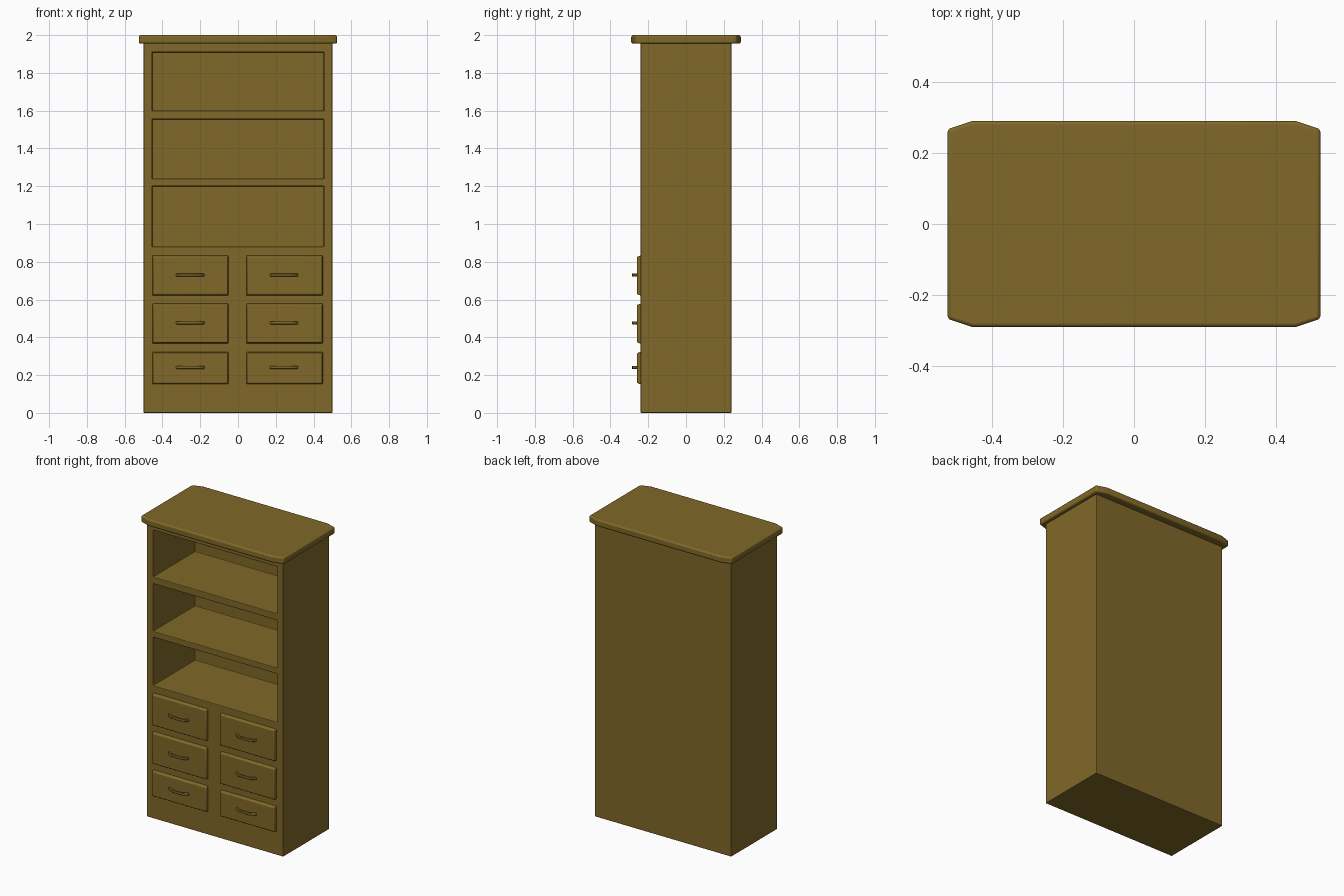
import bpy, bmesh

if "Cube" in bpy.data.objects:
    bpy.data.objects.remove(bpy.data.objects["Cube"])

wood = bpy.data.materials.new("wood")
wood.diffuse_color = (0.22, 0.14, 0.022, 1)
wood.use_nodes = True
wood.node_tree.nodes["Principled BSDF"].inputs["Base Color"].default_value = wood.diffuse_color


def add_object(name, bm, bevel=0.0, segments=2):
    bmesh.ops.recalc_face_normals(bm, faces=bm.faces)
    mesh = bpy.data.meshes.new(name)
    bm.to_mesh(mesh)
    bm.free()
    ob = bpy.data.objects.new(name, mesh)
    bpy.context.collection.objects.link(ob)
    mesh.materials.append(wood)
    if bevel:
        mod = ob.modifiers.new("bevel", 'BEVEL')
        mod.width, mod.segments = bevel, segments
    return ob


def extrude_outline(name, points, vector, bevel=0.0, segments=2):
    bm = bmesh.new()
    face = bm.faces.new([bm.verts.new(p) for p in points])
    res = bmesh.ops.extrude_face_region(bm, geom=[face], use_keep_orig=True)
    verts = [v for v in res["geom"] if isinstance(v, bmesh.types.BMVert)]
    bmesh.ops.translate(bm, verts=verts, vec=vector)
    return add_object(name, bm, bevel, segments)


def box(name, x0, x1, y0, y1, z0, z1, bevel=0.0):
    pts = [(x0, y0, z0), (x1, y0, z0), (x1, y0, z1), (x0, y0, z1)]
    return extrude_outline(name, pts, (0, y1 - y0, 0), bevel)


def smooth(ob):
    bpy.ops.object.select_all(action='DESELECT')
    ob.select_set(True)
    bpy.context.view_layer.objects.active = ob
    bpy.ops.object.shade_smooth_by_angle()


# Carcass with three open shelf bays
body = box("cabinet_body", -0.5, 0.5, -0.24, 0.24, 0.005, 1.96)
for v in body.data.vertices:
    v.co.z = max(v.co.z, 0) if v.co.z > 1 else 0
bays = [(0.88, 1.20), (1.24, 1.555), (1.60, 1.91)]
for i, (z0, z1) in enumerate(bays):
    cutter = box(f"bay_cutter_{i + 1}", -0.455, 0.455, -0.30, 0.20, z0, z1)
    cutter.hide_render = True
    cutter.hide_set(True)
    mod = body.modifiers.new(f"bay_{i + 1}", 'BOOLEAN')
    mod.operation, mod.solver, mod.object = 'DIFFERENCE', 'EXACT', cutter
mod = body.modifiers.new("soft_edges", 'BEVEL')
mod.width, mod.segments = 0.004, 2
body_mesh = bpy.data.meshes.new_from_object(
    body.evaluated_get(bpy.context.evaluated_depsgraph_get()))
body.modifiers.clear()
body.data = body_mesh
for ob in [o for o in bpy.data.objects if o.name.startswith("bay_cutter")]:
    bpy.data.objects.remove(ob)

# Top board with clipped corners and rounded edges
corner = [(0.455, 0.29), (0.525, 0.267)]
ring = corner + [(x, -y) for x, y in reversed(corner)]
ring += [(-x, -y) for x, y in ring]
top = extrude_outline("top_board", [(x, y, 1.955) for x, y in ring],
                      (0, 0, 0.045), 0.01, 3)
smooth(top)


# Drawer front whose face tapers slightly towards the room
def drawer_front(name, x0, x1, z0, z1):
    ob = box(name, x0, x1, -0.259, -0.235, z0, z1)
    for v in ob.data.vertices:
        if v.co.y < -0.25:
            v.co.x += 0.005 if v.co.x < (x0 + x1) / 2 else -0.005
            v.co.z += 0.008 if v.co.z < (z0 + z1) / 2 else -0.008
    mod = ob.modifiers.new("bevel", 'BEVEL')
    mod.width, mod.segments = 0.004, 2
    smooth(ob)


# Bowed flat pull
def handle(name, x, z):
    path = [(-0.076, -0.256), (-0.066, -0.267), (-0.045, -0.279), (0, -0.282)]
    outer = path + [(-px, y) for px, y in reversed(path[:-1])]
    inner = [(px * 0.86, y + 0.009) for px, y in reversed(outer)]
    pts = [(x + px, y - 0.004, z - 0.008) for px, y in outer + inner]
    smooth(extrude_outline(name, pts, (0, 0, 0.016), 0.003))


rows = [(0.15, 0.325, 0.241), (0.365, 0.58, 0.477), (0.62, 0.835, 0.73)]
columns = [("left", -0.455, -0.05, -0.253), ("right", 0.043, 0.45, 0.243)]
for i, (z0, z1, hz) in enumerate(rows):
    for side, x0, x1, hx in columns:
        drawer_front(f"drawer_front_{side}_{i + 1}", x0, x1, z0, z1)
        handle(f"drawer_handle_{side}_{i + 1}", hx, hz)
